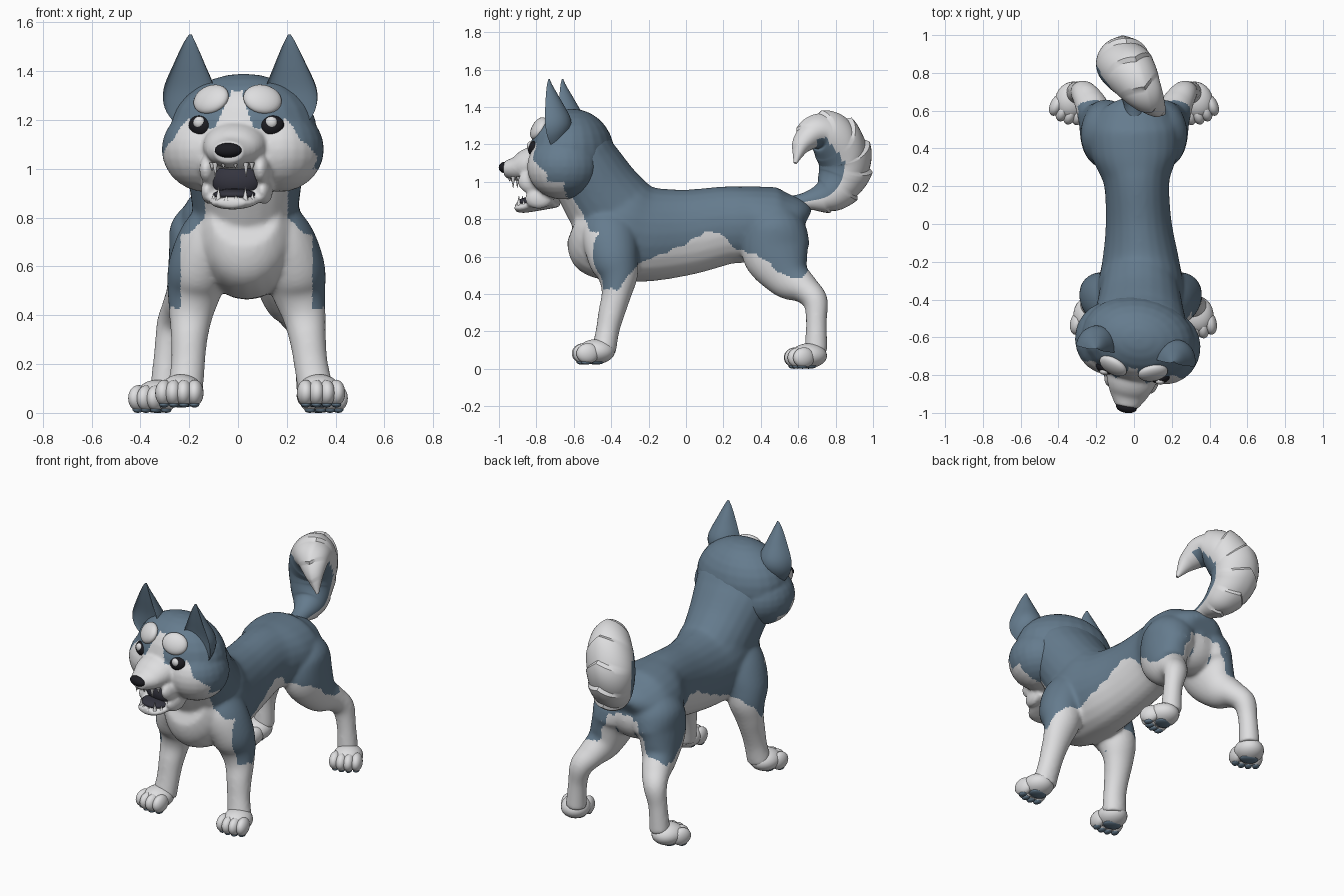
import bpy, bmesh
from math import sin, cos, pi, radians
from mathutils import Vector, Matrix, Euler

cube = bpy.data.objects.get("Cube")
if cube:
    bpy.data.objects.remove(cube)


def material(name, rgb):
    m = bpy.data.materials.new(name)
    m.use_nodes = True
    m.diffuse_color = (*rgb, 1)
    m.node_tree.nodes["Principled BSDF"].inputs["Base Color"].default_value = (*rgb, 1)
    return m


BLUE = material("slate blue fur", (0.13, 0.20, 0.27))
WHITE = material("white fur", (0.73, 0.73, 0.74))
BLACK = material("black", (0.012, 0.012, 0.016))
MOUTH = material("dark mouth", (0.035, 0.035, 0.05))


# Smooth spline through stations (x, y, z, width, depth)
def spline(st, steps):
    out = []
    for i in range(len(st) - 1):
        quad = [st[max(i - 1, 0)], st[i], st[i + 1], st[min(i + 2, len(st) - 1)]]
        for k in range(steps):
            t = k / steps
            out.append([b + t * ((c - a) + t * ((2*a - 5*b + 4*c - d) + t * (3*b - a - 3*c + d))) / 2
                        for a, b, c, d in zip(*quad)])
    return out + [list(st[-1])]


# Lofted tube; swell scales the depth, lean makes V-shaped rings, tint picks a material slot
def tube(bm, stations, n=24, steps=6, swell=None, lean=0, tint=None):
    pts = spline(stations, steps)
    rings = []
    for i, p in enumerate(pts):
        a, b = pts[max(i - 1, 0)], pts[min(i + 1, len(pts) - 1)]
        tan = (Vector(b[:3]) - Vector(a[:3])).normalized()
        side = (Vector((1, 0, 0)) - tan * tan.x).normalized()
        nor = side.cross(tan)
        ring = []
        for j in range(n):
            ang = 2 * pi * j / n
            k = swell(i / len(pts), ang) if swell else 1
            vee = lean * p[4] * (1 - abs(cos(ang))) * (sin(ang) < 0)
            ring.append(bm.verts.new(Vector(p[:3]) + side * p[3] * cos(ang)
                                     + nor * p[4] * sin(ang) * k + tan * vee))
        rings.append(ring)
    for i in range(len(rings) - 1):
        for j in range(n):
            f = bm.faces.new((rings[i][j], rings[i][(j + 1) % n], rings[i + 1][(j + 1) % n], rings[i + 1][j]))
            if tint:
                f.material_index = tint(i / len(pts), 2 * pi * (j + 0.5) / n)
    bm.faces.new(rings[0])
    last = bm.faces.new(rings[-1])
    if tint:
        last.material_index = tint(1, 0)


def blob(bm, c, r, rot=(0, 0, 0), slot=0):
    m = Matrix.Translation(c) @ Euler([radians(a) for a in rot]).to_matrix().to_4x4() @ Matrix.Diagonal((*r, 1))
    made = bmesh.ops.create_uvsphere(bm, u_segments=24, v_segments=14, radius=1, matrix=m)
    for f in {f for v in made["verts"] for f in v.link_faces}:
        f.material_index = slot


# Turn a bmesh into an object; fuse > 0 melts its shells into one skin
def build(name, bm, mats, fuse=0, rule=None, place=None, sharp=None):
    bmesh.ops.recalc_face_normals(bm, faces=bm.faces)
    mesh = bpy.data.meshes.new(name)
    bm.to_mesh(mesh)
    bm.free()
    ob = bpy.data.objects.new(name, mesh)
    bpy.context.collection.objects.link(ob)
    if fuse:
        rm = ob.modifiers.new("skin", 'REMESH')
        rm.mode, rm.voxel_size = 'VOXEL', 0.01
        sm = ob.modifiers.new("soften", 'SMOOTH')
        sm.factor, sm.iterations = 0.5, fuse
        dg = bpy.context.evaluated_depsgraph_get()
        mesh = bpy.data.meshes.new_from_object(ob.evaluated_get(dg))
        ob.modifiers.clear()
        ob.data = mesh
    for m in mats:
        mesh.materials.append(m)
    for p in mesh.polygons:
        p.use_smooth = True
        if rule:
            p.material_index = int(rule(p.center, p.normal))
    if sharp:
        mesh.set_sharp_from_angle(angle=radians(sharp))
    if place:
        mesh.transform(place)


# Body: torso, neck, rump and four legs
body = bmesh.new()
tube(body, [(0, .63, .76, .1, .09), (0, .59, .775, .19, .14), (0, .5, .77, .235, .195),
            (.005, .38, .775, .235, .2), (.01, .29, .77, .2, .205), (.015, .2, .765, .172, .21),
            (.025, 0, .73, .175, .23), (.035, -.2, .72, .205, .255), (.035, -.35, .75, .23, .29),
            (.03, -.5, .79, .2, .27), (.03, -.58, .82, .14, .15)])
tube(body, [(.03, -.34, .78, .21, .25), (.03, -.45, .93, .23, .22),
            (.025, -.54, 1.08, .255, .2), (.025, -.58, 1.18, .245, .175), (.025, -.61, 1.25, .15, .1)])
blob(body, (0, .5, .7), (.2, .14, .15))
for s in (-1, 1):
    front = [(.1, -.41, .86, .07, .11), (.15, -.41, .73, .118, .145), (.195, -.39, .6, .125, .137),
             (.214, -.365, .5, .112, .11), (.232, -.372, .4, .09, .08), (.243, -.398, .3, .075, .071),
             (.252, -.42, .2, .07, .063), (.268, -.44, .09, .074, .066)]
    tube(body, [(.035 + s * x + .04 * max(.5 - z, 0), y, z, w, r) for x, y, z, w, r in front])
    hind = [(.1, .46, .8, .13, .14), (.13, .475, .72, .155, .175), (.165, .485, .61, .123, .18),
            (.195, .55, .49, .1, .125), (.23, .637, .425, .085, .08), (.265, .692, .36, .07, .067),
            (.287, .697, .25, .057, .056), (.3, .695, .09, .062, .062)]
    tube(body, [(s * x, y, z, w, r) for x, y, z, w, r in hind])

COAT_LINE = [(-.8, .44), (-.5, .44), (-.37, .42), (-.25, .56), (0, .67), (.1, .73), (.18, .73),
             (.25, .65), (.4, .6), (.52, .5), (.62, .48), (.66, .53), (.9, .5)]


def body_coat(c, n):
    for (y0, z0), (y1, z1) in zip(COAT_LINE, COAT_LINE[1:]):
        if y0 <= c.y < y1:
            line = z0 + (z1 - z0) * (c.y - y0) / (y1 - y0)
    x = abs(c.x - .035)
    under = c.z < line + .006 * sin(c.y * 70 + c.x * 30)
    belly = n.z < -.35 and c.z < .62 and c.y < .4 and x < .17
    breast = c.y < -.46 and n.y < -.1 and x < (.17 + max(.8 - c.z, 0) if c.z > .73 else .27)
    foreleg = c.y < -.38 and c.z < .6 and n.y < .1 and x < .27
    thigh = c.y > .25 and c.z < .72 and n.x * c.x < -.2 * abs(c.x)
    seat = c.y > .4 and c.z < .74 and abs(c.x) < .06
    return under or belly or breast or foreleg or thigh or seat


build("body", body, [BLUE, WHITE], fuse=15, rule=body_coat)


# Paws with four toes and dark pads
def paw(name, x, y, z, turn):
    bm = bmesh.new()
    blob(bm, (0, .015, .07), (.088, .1, .066))
    blob(bm, (0, .015, .015), (.055, .042, .015), slot=1)
    for t in (-1.5, -.5, .5, 1.5):
        back = .014 * (abs(t) > 1)
        blob(bm, (t * .042, -.052 + back, .06), (.036, .062, .054), (0, 0, t * 3))
        blob(bm, (t * .042, -.06 + back, .013), (.02, .028, .013), slot=1)
    build(name, bm, [WHITE, BLUE], place=Matrix.Translation((x, y, z)) @ Matrix.Rotation(radians(turn), 4, 'Z'))


for s, word in ((-1, "right"), (1, "left")):
    paw(word + "_front_paw", .05 + s * .285, -.495, .022, s * 7)
    paw(word + "_hind_paw", s * .335, .642, 0, s * 22)


# Tail: curled plume with overlapping tufts on the outside
def tufts(t, ang):
    return .95 + .16 * (t * 10 % 1) if sin(ang) < -.05 and .15 < t < .9 else 1


def tail_coat(t, ang):
    return int(sin(ang) < max(-.05, (t - .5) * 2) or t > .82)


tail = bmesh.new()
tube(tail, [(0, .5, .87, .05, .045), (0, .64, .893, .055, .05), (-.02, .76, .925, .1, .1),
            (-.05, .83, 1.01, .13, .13), (-.055, .845, 1.12, .145, .138), (-.01, .79, 1.22, .135, .132),
            (.05, .70, 1.26, .105, .09), (.11, .625, 1.2, .06, .05), (.16, .585, 1.1, .008, .008)],
     n=40, steps=14, swell=tufts, lean=.5, tint=tail_coat)
build("tail", tail, [BLUE, WHITE], sharp=32)

# Head, built straight and then turned slightly aside
TURN = (Matrix.Translation((.025, -.6, 0)) @ Matrix.Rotation(radians(-10), 4, 'Z')
        @ Matrix.Translation((0, .6, 0)))

head = bmesh.new()
blob(head, (0, -.61, 1.15), (.305, .225, .24))
for s in (-1, 1):
    blob(head, (s * .15, -.63, 1.08), (.185, .195, .175))
    blob(head, (s * .112, -.81, 1.0), (.035, .075, .062))
    blob(head, (s * .115, -.77, .91), (.032, .075, .055))
tube(head, [(0, -.7, 1.1, .15, .12), (0, -.83, 1.09, .132, .097),
            (0, -.91, 1.07, .1, .067), (0, -.975, 1.068, .06, .044)])
tube(head, [(0, -.7, .92, .14, .06), (0, -.82, .876, .112, .036),
            (0, -.88, .86, .088, .027), (0, -.915, .865, .055, .022)])


def face_mask(c, n):
    x = abs(c.x)
    if c.y < -.85 or (n.z < -.3 and c.y < -.6 and c.z < 1):
        return True
    stripe = c.y < -.65 and c.z < 1.32 and x < .02 + (1.32 - c.z) * .4
    line = 1.16 + min(max((x - .1) * .5, 0), .05) - max(x - .2, 0) * 1.3
    cheek = c.z < line + .006 * sin(x * 90) and c.y < -.69 - max(c.z - 1.05, 0) * .3
    return stripe or cheek


build("head", head, [BLUE, WHITE], fuse=6, rule=face_mask, place=TURN)

# Ears with a hollow front, brows and eyes
for s, word in ((-1, "right"), (1, "left")):
    ear = bmesh.new()
    tube(ear, [(s * .21, -.665, 1.17, .05, .05), (s * .214, -.69, 1.25, .1, .11),
               (s * .212, -.7, 1.33, .104, .12), (s * .21, -.705, 1.43, .064, .075),
               (s * .208, -.705, 1.51, .028, .03), (s * .206, -.7, 1.55, .006, .006)],
         swell=lambda t, a: -.3 if sin(a) > 0 else 1)
    build(word + "_ear", ear, [BLUE], place=TURN, sharp=60)
    brow = bmesh.new()
    blob(brow, (s * .107, -.772, 1.285), (.08, .034, .066), (-30, s * 8, s * 18))
    build(word + "_brow", brow, [WHITE], place=TURN)
    eye = bmesh.new()
    blob(eye, (s * .15, -.79, 1.176), (.05, .032, .042), (0, s * -10, s * 18))
    blob(eye, (s * .15, -.81, 1.19), (.025, .018, .025), slot=1)
    build(word + "_eye", eye, [BLACK, WHITE], place=TURN)

# Nose, mouth lining and teeth
nose = bmesh.new()
blob(nose, (0, -.975, 1.076), (.056, .031, .03))
build("nose", nose, [BLACK], place=TURN)
lining = bmesh.new()
blob(lining, (0, -.78, .95), (.112, .06, .075))
blob(lining, (0, -.825, .893), (.09, .077, .026))
build("mouth_lining", lining, [MOUTH], place=TURN)

teeth = bmesh.new()
UPPER = [(.025, -.945, .025), (.064, -.918, .06), (.083, -.885, .035)]
LOWER = [(.02, -.905, .02), (.056, -.888, .055), (.08, -.858, .03)]
for row, z, flip in ((UPPER, 1.022, pi), (LOWER, .875, 0)):
    for x, y, size in row:
        for s in (-1, 1):
            m = (Matrix.Translation((s * x, y, z + (size / 2 - .005) * (-1 if flip else 1)))
                 @ Matrix.Rotation(flip, 4, 'X'))
            bmesh.ops.create_cone(teeth, cap_ends=True, segments=10, radius1=.012, radius2=.001,
                                  depth=size, matrix=m)
build("teeth", teeth, [WHITE], place=TURN, sharp=50)
